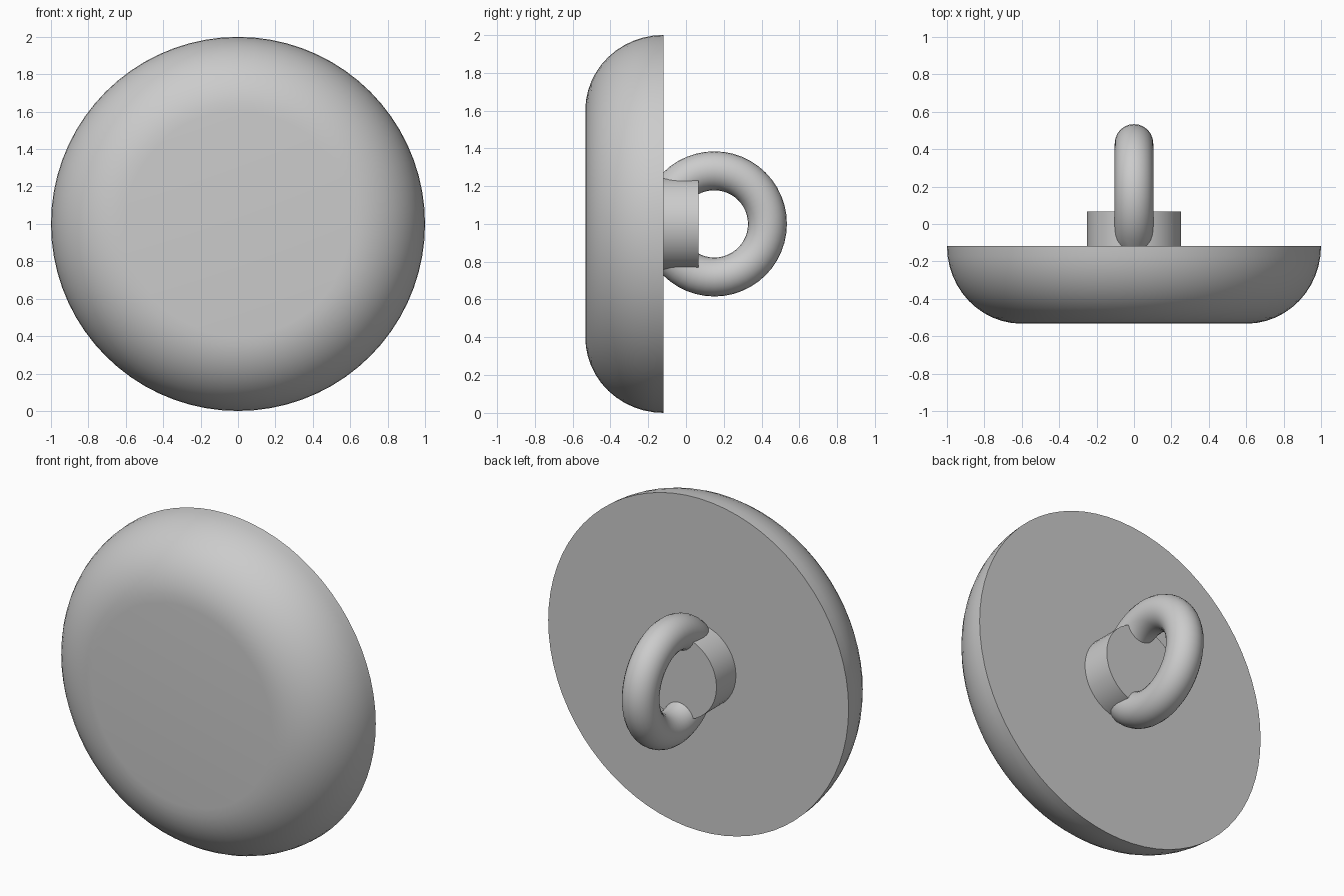
import bpy, bmesh
from math import sin, cos, pi, radians
from mathutils import Matrix, Vector

if "Cube" in bpy.data.objects:
    bpy.data.objects.remove(bpy.data.objects["Cube"])

CENTRE_Z = 1.0
BACK_Y = -0.118      # flat back of the button


def finish(bm, name):
    bmesh.ops.recalc_face_normals(bm, faces=bm.faces)
    mesh = bpy.data.meshes.new(name)
    bm.to_mesh(mesh)
    bm.free()
    ob = bpy.data.objects.new(name, mesh)
    bpy.context.collection.objects.link(ob)
    bpy.context.view_layer.objects.active = ob
    ob.select_set(True)
    bpy.ops.object.shade_smooth_by_angle(angle=radians(35))
    ob.select_set(False)
    return ob


def revolve(name, profile, steps):
    """Spin (radius, y) points around the button's y axis and cap open rims."""
    bm = bmesh.new()
    vs = [bm.verts.new((r, y, CENTRE_Z)) for r, y in profile]
    es = [bm.edges.new(p) for p in zip(vs, vs[1:])]
    bmesh.ops.spin(bm, geom=vs + es, cent=(0, 0, CENTRE_Z), axis=(0, 1, 0),
                   angle=2 * pi, steps=steps)
    bmesh.ops.remove_doubles(bm, verts=bm.verts, dist=1e-4)
    bmesh.ops.holes_fill(bm, edges=[e for e in bm.edges if e.is_boundary], sides=0)
    return finish(bm, name)


# Button face: flat front disc with a quarter-round rim and flat back
rim = [(0.6 + 0.4 * sin(t), BACK_Y - 0.415 * cos(t))
       for t in (i * pi / 24 for i in range(13))]
revolve("button_face", rim, 72)

# Short round post on the back
revolve("shank_post", [(0.25, BACK_Y), (0.25, 0.067)], 40)

# Sewing loop: upright ring, trimmed where it meets the button back
MAJOR, MINOR, LOOP_Y = 0.281, 0.103, 0.15
bm = bmesh.new()
ring = [bm.verts.new((MINOR * cos(a), LOOP_Y + MAJOR + MINOR * sin(a), CENTRE_Z))
        for a in (2 * pi * i / 24 for i in range(24))]
edges = [bm.edges.new((ring[i], ring[(i + 1) % 24])) for i in range(24)]
bmesh.ops.spin(bm, geom=ring + edges, cent=(0, LOOP_Y, CENTRE_Z), axis=(1, 0, 0),
               angle=2 * pi, steps=48)
bmesh.ops.remove_doubles(bm, verts=bm.verts, dist=1e-4)
bmesh.ops.bisect_plane(bm, geom=bm.verts[:] + bm.edges[:] + bm.faces[:],
                       plane_co=(0, BACK_Y, 0), plane_no=(0, 1, 0), clear_inner=True)
finish(bm, "sewing_loop")
